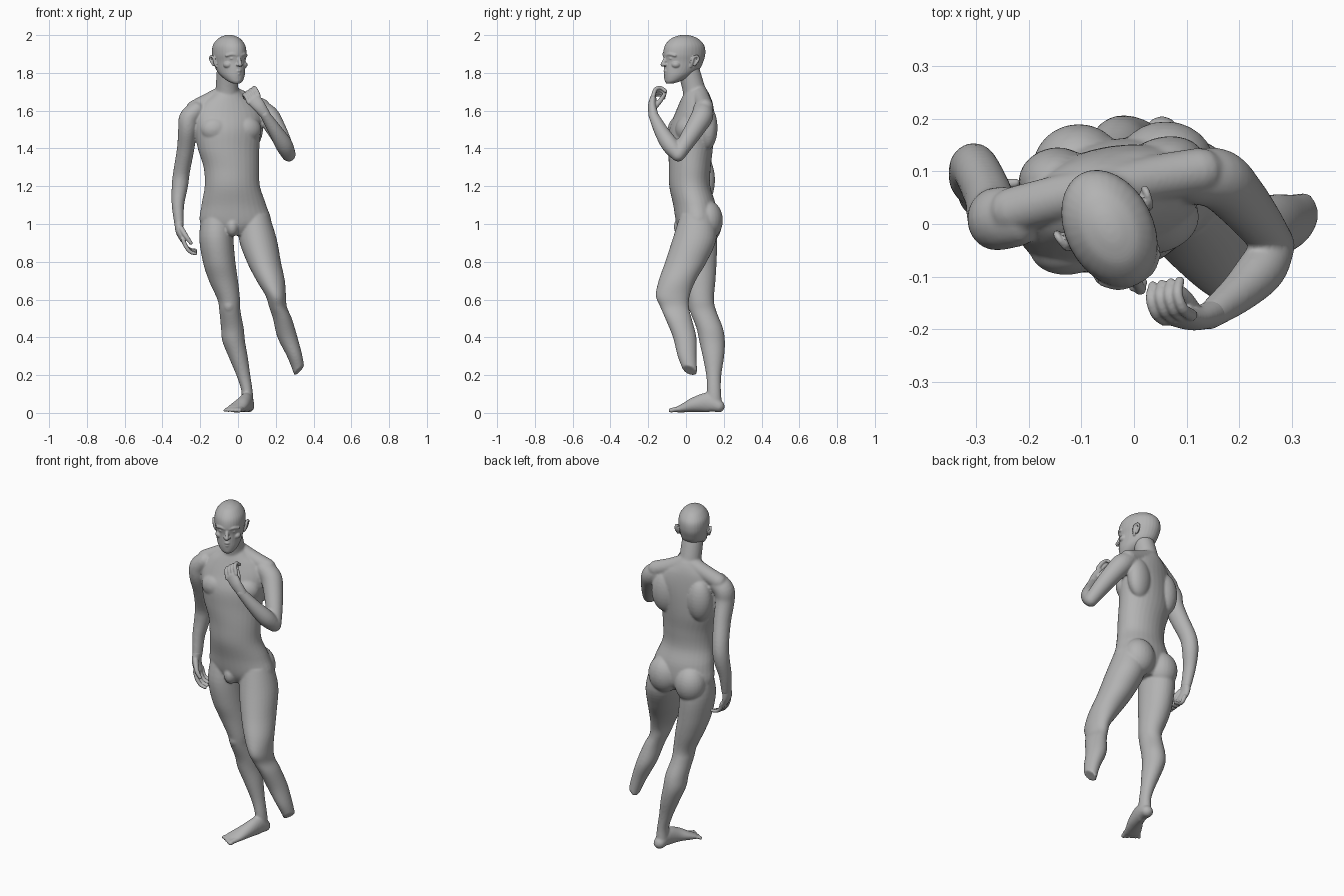
import bpy, bmesh, math
from mathutils import Vector, Matrix

skin = bpy.data.materials.new("plain_grey")
skin.diffuse_color = (0.45, 0.45, 0.45, 1)
V = Vector


def spline(p, steps):
    """Catmull-Rom through tuples of any length."""
    out = []
    for i in range(len(p) - 1):
        a, b, c, d = p[max(i - 1, 0)], p[i], p[i + 1], p[min(i + 2, len(p) - 1)]
        for k in range(steps):
            t = k / steps
            out.append([0.5 * (2 * q + (r - o) * t + (2 * o - 5 * q + 4 * r - s) * t * t
                               + (3 * q - o - 3 * r + s) * t ** 3)
                        for o, q, r, s in zip(a, b, c, d)])
    return out + [list(p[-1])]


def skin_rings(bm, rings):
    n = len(rings[0])
    vs = [[bm.verts.new(p) for p in r] for r in rings]
    faces = [bm.faces.new((a[i], a[(i + 1) % n], b[(i + 1) % n], b[i]))
             for a, b in zip(vs, vs[1:]) for i in range(n)]
    faces += [bm.faces.new(vs[0][::-1]), bm.faces.new(vs[-1])]
    bmesh.ops.recalc_face_normals(bm, faces=faces)


def stack(bm, pts, n=32, steps=5):
    """Level sections: x, y, z, half width, half depth, turn in degrees."""
    rings = []
    for x, y, z, a, b, yaw in spline([tuple(p) + (0,) * (6 - len(p)) for p in pts], steps):
        rot = Matrix.Rotation(math.radians(yaw), 3, 'Z')
        rings.append([V((x, y, z)) + rot @ V((a * math.cos(t), b * math.sin(t), 0))
                      for t in (math.tau * i / n for i in range(n))])
    skin_rings(bm, rings)


def limb(bm, pts, ref=(1, 0, 0), n=20, steps=5):
    """Round-ended tube square to its path: x, y, z, half width, half thickness."""
    s = spline([tuple(p) + (p[3],) * (5 - len(p)) for p in pts], steps)
    pos = [V(q[:3]) for q in s]
    tan = [(pos[min(i + 1, len(s) - 1)] - pos[max(i - 1, 0)]).normalized() for i in range(len(s))]
    data = [(c, t, q[3], q[4]) for c, t, q in zip(pos, tan, s)]
    angles = [math.radians(d) for d in (25, 50, 72, 86)]

    def cap(item, sign):
        c, t, a, b = item
        return [(c + t * sign * min(a, b) * math.sin(u), t, a * math.cos(u), b * math.cos(u)) for u in angles]
    data = cap(data[0], -1)[::-1] + data + cap(data[-1], 1)
    rings = []
    for c, t, a, b in data:
        side = (V(ref) - t * t.dot(V(ref))).normalized()
        up = t.cross(side)
        rings.append([c + side * a * math.cos(u) + up * b * math.sin(u)
                      for u in (math.tau * i / n for i in range(n))])
    skin_rings(bm, rings)


def blob(bm, c, r, yaw=0):
    m = Matrix.Translation(c) @ Matrix.Rotation(math.radians(yaw), 4, 'Z') @ Matrix.Diagonal((*r, 1))
    bmesh.ops.create_uvsphere(bm, u_segments=24, v_segments=16, radius=1, matrix=m)


def finish(name, bm, voxel, smooth):
    """Fuse the overlapping masses into one smooth skin."""
    me = bpy.data.meshes.new(name)
    bm.to_mesh(me)
    bm.free()
    ob = bpy.data.objects.new(name, me)
    bpy.context.collection.objects.link(ob)
    me.materials.append(skin)
    bpy.context.view_layer.objects.active = ob
    ob.select_set(True)
    m = ob.modifiers.new("fuse", 'REMESH')
    m.mode, m.voxel_size, m.use_smooth_shade = 'VOXEL', voxel, True
    s = ob.modifiers.new("soften", 'SMOOTH')
    s.factor, s.iterations = 0.5, smooth
    for mod in ("fuse", "soften"):
        bpy.ops.object.modifier_apply(modifier=mod)
    bpy.ops.object.shade_smooth_by_angle(angle=math.radians(50))
    ob.select_set(False)
    return ob


# ---- body: torso, arms and legs
bm = bmesh.new()
stack(bm, [(-.02, .05, .94, .08, .07, 0), (-.013, .055, 1.0, .185, .105, 3), (-.022, .045, 1.1, .172, .112, 5),
           (-.03, .02, 1.2, .147, .108, 7), (-.035, .02, 1.3, .148, .11, 9), (-.05, .025, 1.4, .165, .115, 12),
           (-.052, .03, 1.5, .178, .114, 15), (-.05, .045, 1.58, .18, .098, 15),
           (-.053, .053, 1.64, .145, .083, 15), (-.055, .055, 1.68, .095, .07, 15), (-.055, .055, 1.71, .062, .056, 15)])
# neck, sloping shoulder muscles and collar bones
limb(bm, [(-.055, .06, 1.62, .066), (-.058, .04, 1.72, .06), (-.055, .015, 1.81, .058)])
for x, y, z in ((-.23, .025, 1.61), (.125, .1, 1.62)):
    limb(bm, [(-.057, .065, 1.7, .045), ((x - .057) / 2, y / 2 + .035, 1.655, .045), (x, y, z, .045)], (0, 1, 0))
# chest, shoulder blades, buttocks and groin
blob(bm, (-.115, -.035, 1.5), (.085, .06, .07), 15)
blob(bm, (.045, .005, 1.5), (.08, .06, .07), 15)
blob(bm, (-.15, .085, 1.5), (.07, .06, .12), 15)
blob(bm, (.055, .11, 1.51), (.08, .055, .12), 15)
blob(bm, (-.105, .105, 1.0), (.088, .085, .105))
blob(bm, (.06, .115, 1.02), (.092, .08, .105))
blob(bm, (-.03, -.02, .985), (.036, .045, .052))
# hanging arm
limb(bm, [(-.22, .015, 1.6, .05, .058), (-.258, .01, 1.56, .054, .06), (-.267, .015, 1.5, .05, .057),
          (-.277, .055, 1.4, .046, .052), (-.298, .1, 1.28, .044, .048), (-.308, .105, 1.2, .043, .046),
          (-.318, .085, 1.1, .033, .038), (-.312, .065, 1.0, .025, .032)])
# bent arm, upper and lower
limb(bm, [(.11, .09, 1.61, .052), (.16, .085, 1.57, .058), (.198, .05, 1.51, .053),
          (.235, .005, 1.44, .046), (.268, -.04, 1.37, .038)])
limb(bm, [(.268, -.042, 1.368, .038), (.243, -.085, 1.42, .046), (.2, -.13, 1.49, .038), (.142, -.175, 1.58, .026)])
# standing leg
stack(bm, [(-.11, .055, 1.06, .08, .09), (-.115, .052, .93, .09, .112), (-.1, .058, .8, .086, .104),
           (-.077, .07, .7, .077, .086), (-.049, .078, .6, .06, .07), (-.043, .09, .54, .056, .07),
           (-.03, .125, .45, .06, .07), (-.023, .138, .38, .06, .068), (0, .145, .3, .051, .057),
           (.028, .147, .2, .037, .04), (.047, .148, .12, .03, .037), (.05, .15, .05, .033, .04)])
blob(bm, (-.047, .045, .57), (.035, .035, .045))
# foot and toes
limb(bm, [(.053, .172, .035, .034, .033), (.046, .12, .055, .036, .052), (.026, .05, .045, .04, .041),
          (0, 0, .03, .046, .027), (-.018, -.035, .02, .047, .018)])
for i in range(5):
    s, r = .038 - .019 * i, .0135 - .0012 * i
    x, y = -.02 + s, -.035 - s * .25
    limb(bm, [(x, y, .02, r), (x - .008, y - .02, .017, r), (x - .012, y - .036 + .006 * i, .013, r)], n=10, steps=3)
# raised leg, cut off above the ankle
leg = bmesh.new()
stack(leg, [(.085, .06, 1.05, .08, .09), (.105, .045, .92, .1, .116), (.137, 0, .8, .09, .11),
            (.173, -.047, .7, .075, .098), (.2, -.07, .62, .054, .09), (.212, -.06, .56, .047, .076),
            (.235, -.04, .5, .05, .07), (.262, -.007, .4, .053, .062), (.3, .006, .3, .041, .05),
            (.323, .022, .22, .032, .037), (.345, .03, .14, .03, .034)])
cut = bmesh.ops.bisect_plane(leg, geom=leg.verts[:] + leg.edges[:] + leg.faces[:], plane_co=(.325, .02, .225),
                             plane_no=(.65, -.2, -.7), clear_outer=True)
bmesh.ops.holes_fill(leg, edges=[e for e in leg.edges if e.is_boundary], sides=0)
bmesh.ops.recalc_face_normals(leg, faces=leg.faces[:])
tmp = bpy.data.meshes.new("raised_leg")
leg.to_mesh(tmp)
leg.free()
bm.from_mesh(tmp)
bpy.data.meshes.remove(tmp)
finish("body", bm, .006, 6)

# ---- hanging hand: palm, curled fingers, thumb
bm = bmesh.new()
limb(bm, [(-.312, .065, 1.01, .025, .03), (-.31, .055, .96, .02, .036), (-.29, .045, .915, .015, .04)])
for i in range(4):
    y = .012 + .022 * i
    limb(bm, [(-.292, y, .92, .0115), (-.275, y - .004, .88, .011), (-.252, y - .003, .852 + .004 * i, .01),
              (-.225, y, .843 + .006 * i, .009)], (0, 1, 0), n=10)
limb(bm, [(-.3, .03, .975, .015), (-.275, .004, .935, .013), (-.25, 0, .9, .01)], (0, 1, 0), n=10)
finish("hanging_hand", bm, .0035, 3)

# ---- raised hand
bm = bmesh.new()
limb(bm, [(.15, -.17, 1.57, .026), (.115, -.18, 1.62, .033, .022), (.082, -.175, 1.66, .038, .018)], (.75, .1, .6))
for i in range(4):
    x, y, z = .05 + .017 * i, -.182 + .003 * i, 1.655 + .012 * i
    limb(bm, [(x + .008, y, z - .012, .012), (x - .008, y + .012, z + .022, .011),
              (x - .018, y + .04, z + .03, .01), (x - .014, y + .065, z + .012, .009)], (.8, 0, .5), n=10)
limb(bm, [(.115, -.165, 1.62, .015), (.095, -.135, 1.655, .013), (.07, -.115, 1.685, .01)], n=10)
finish("raised_hand", bm, .0035, 3)

# ---- head, made facing front and then turned
bm = bmesh.new()
stack(bm, [(0, -.085, 1.743, .016, .016), (0, -.065, 1.757, .04, .043), (0, -.037, 1.787, .061, .075),
           (0, -.012, 1.82, .071, .1), (0, 0, 1.86, .077, .11), (0, .003, 1.9, .083, .118),
           (0, .005, 1.945, .079, .11), (0, .005, 1.98, .055, .078), (0, .005, 1.996, .027, .04),
           (0, .005, 2.001, .008, .012)])
limb(bm, [(0, -.103, 1.888, .009), (0, -.117, 1.862, .01), (0, -.124, 1.845, .0125)], n=12)       # nose
limb(bm, [(-.02, -.099, 1.809, .005), (0, -.111, 1.811, .008), (.02, -.099, 1.809, .005)], (0, 0, 1), n=12)
limb(bm, [(-.018, -.096, 1.797, .005), (0, -.107, 1.795, .009), (.018, -.096, 1.797, .005)], (0, 0, 1), n=12)
blob(bm, (0, -.088, 1.762), (.024, .022, .017))                                                   # chin
for s in (-1, 1):
    limb(bm, [(s * .012, -.106, 1.893, .009), (s * .035, -.1, 1.899, .009), (s * .058, -.081, 1.892, .008)],
         (0, 0, 1), n=12)                                                                        # brow
    blob(bm, (s * .032, -.092, 1.876), (.014, .012, .007))                                       # eye
    blob(bm, (s * .045, -.068, 1.843), (.024, .026, .02))                                        # cheek
    blob(bm, (s * .011, -.115, 1.843), (.008, .01, .007))                                        # nostril
    limb(bm, [(s * .076, .005, 1.835, .007), (s * .086, .006, 1.855, .007), (s * .09, .012, 1.88, .007),
              (s * .094, .032, 1.888, .007), (s * .093, .04, 1.87, .007), (s * .084, .022, 1.842, .007)], n=10)
    blob(bm, (s * .082, .02, 1.865), (.008, .017, .023))                                         # ear
bmesh.ops.transform(bm, verts=bm.verts[:], matrix=Matrix.Translation((-.045, -.012, 0)) @ Matrix.Rotation(math.radians(27), 4, 'Z'))
finish("head", bm, .0035, 3)
